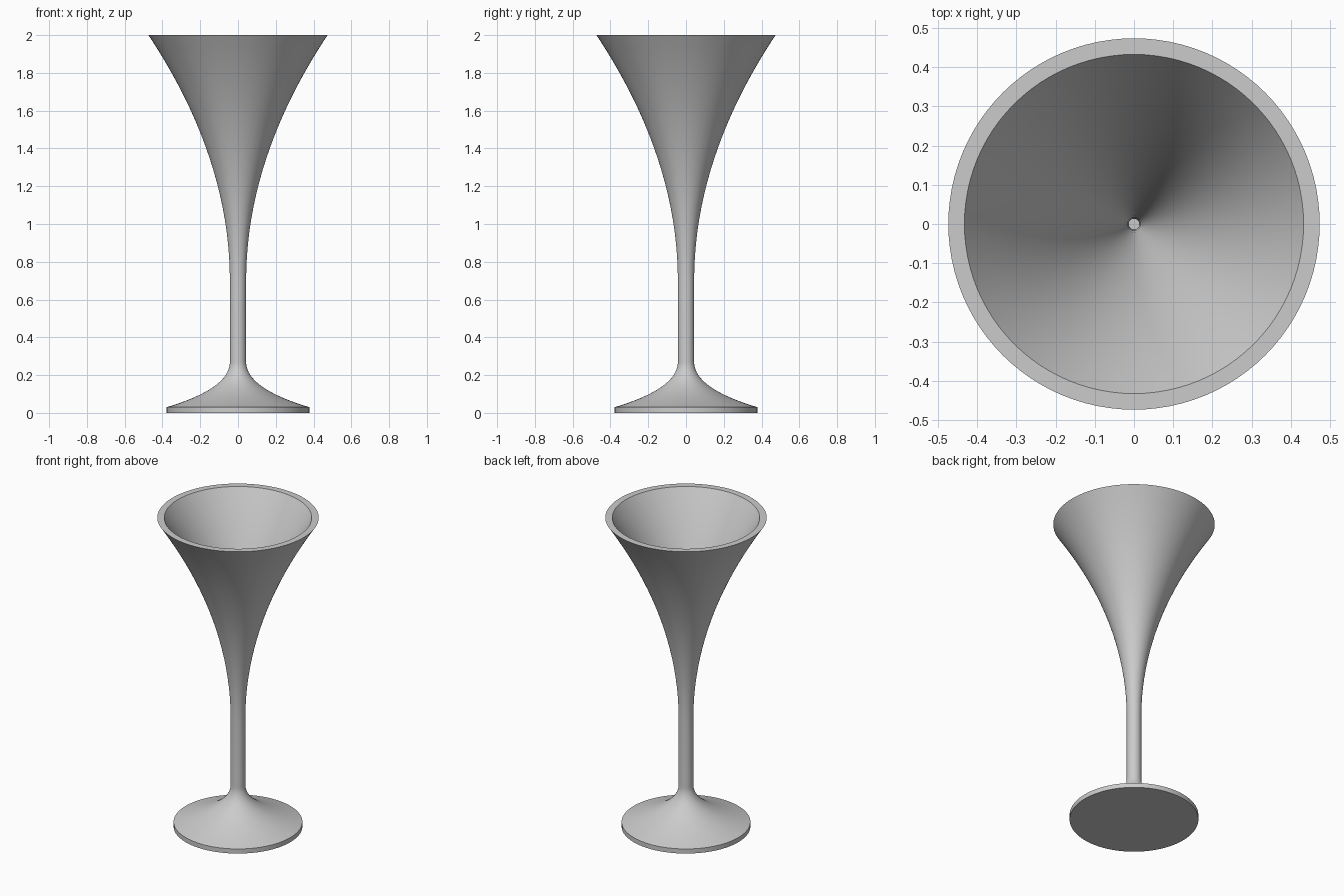
import bpy
import bmesh
import math

if "Cube" in bpy.data.objects:
    bpy.data.objects.remove(bpy.data.objects["Cube"], do_unlink=True)

SEGMENTS = 96
STEPS = 20

# Single neutral grey
grey = bpy.data.materials.new("neutral_grey")
grey.use_nodes = True
colour = (0.6, 0.6, 0.6, 1)
grey.diffuse_color = colour
grey.node_tree.nodes["Principled BSDF"].inputs["Base Color"].default_value = colour


def bezier(a, b, c):
    """Points on a quadratic curve from a to c, pulled towards b."""
    points = []
    for i in range(STEPS + 1):
        t = i / STEPS
        points.append(tuple((1 - t) ** 2 * p + 2 * t * (1 - t) * q + t * t * r
                            for p, q, r in zip(a, b, c)))
    return points


def lathe(name, profile):
    """Spin a (radius, height) profile around the z axis."""
    bm = bmesh.new()
    verts = [bm.verts.new((r, 0, z)) for r, z in profile]
    edges = [bm.edges.new(pair) for pair in zip(verts, verts[1:])]
    bmesh.ops.spin(bm, geom=verts + edges, cent=(0, 0, 0), axis=(0, 0, 1),
                   angle=math.tau, steps=SEGMENTS, use_duplicate=False)
    bmesh.ops.remove_doubles(bm, verts=bm.verts, dist=0.0001)
    bmesh.ops.recalc_face_normals(bm, faces=bm.faces)
    mesh = bpy.data.meshes.new(name)
    bm.to_mesh(mesh)
    bm.free()
    mesh.materials.append(grey)
    obj = bpy.data.objects.new(name, mesh)
    bpy.context.collection.objects.link(obj)
    bpy.ops.object.select_all(action="DESELECT")
    obj.select_set(True)
    bpy.context.view_layer.objects.active = obj
    bpy.ops.object.shade_smooth_by_angle(angle=math.radians(30))
    return obj


# Foot disc and its flare, stem, outer bowl, rim, then the inner bowl floor
foot = [(0, 0), (0.378, 0), (0.378, 0.03)]
flare = bezier((0.378, 0.03), (0.043, 0.13), (0.043, 0.27))
outer_bowl = bezier((0.043, 0.7), (0.043, 1.35), (0.474, 2))
inner_bowl = bezier((0.433, 2), (0.013, 1.35), (0.013, 0.7))
lathe("goblet", foot + flare[1:] + outer_bowl + inner_bowl + [(0, 0.7)])
